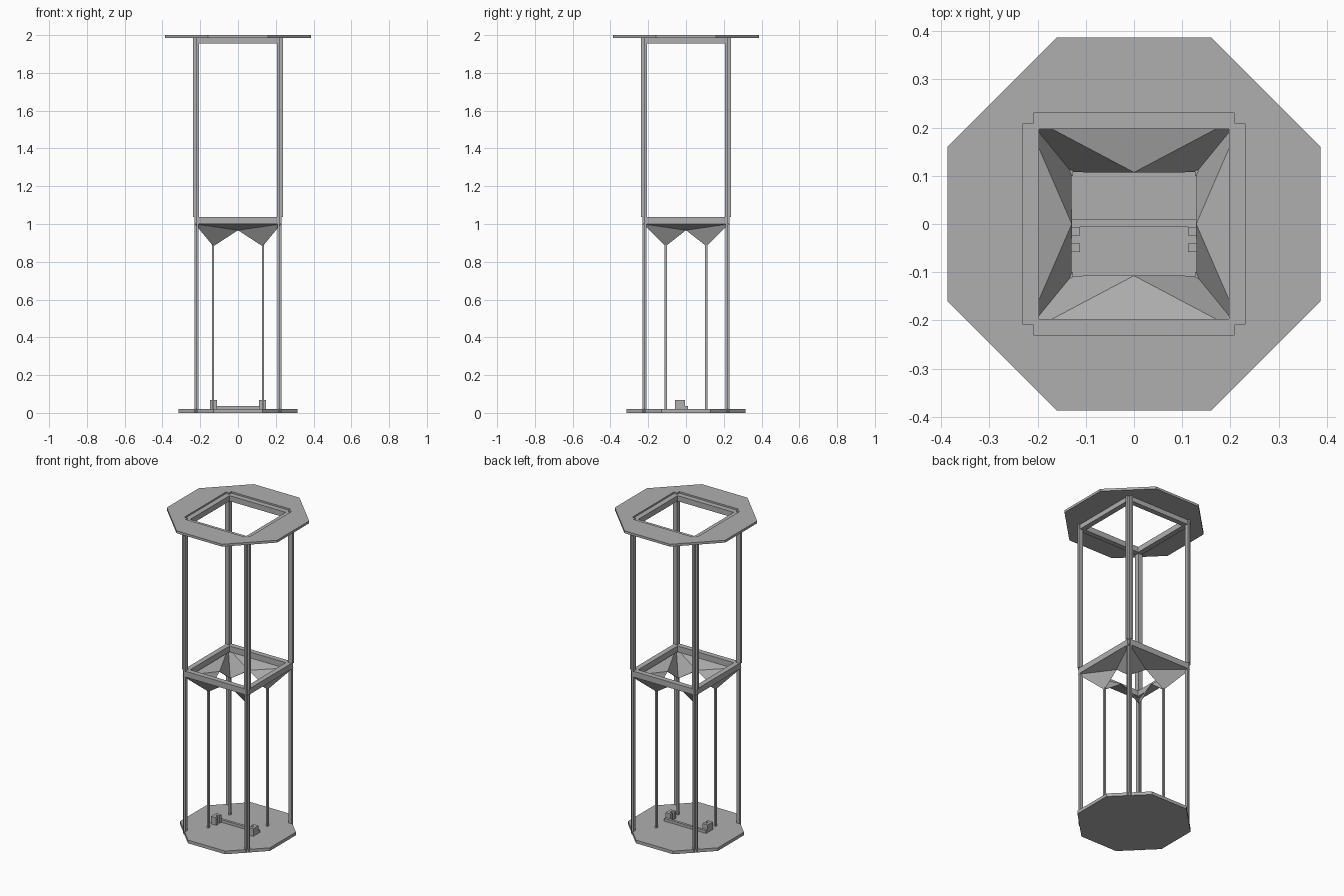
import bpy, bmesh

if "Cube" in bpy.data.objects:
    bpy.data.objects.remove(bpy.data.objects["Cube"])

grey = bpy.data.materials.new("plain_grey")
grey.use_nodes = True
colour = (0.43, 0.43, 0.43, 1)
grey.diffuse_color = colour
grey.node_tree.nodes["Principled BSDF"].inputs["Base Color"].default_value = colour


def finish(name, bm):
    bmesh.ops.recalc_face_normals(bm, faces=bm.faces[:])
    mesh = bpy.data.meshes.new(name)
    bm.to_mesh(mesh)
    bm.free()
    mesh.materials.append(grey)
    obj = bpy.data.objects.new(name, mesh)
    bpy.context.collection.objects.link(obj)
    return obj


def prism(name, loops, z0, z1):
    """Extrude flat outlines upward; extra loops are holes."""
    bm = bmesh.new()
    edges = []
    for loop in loops:
        vs = [bm.verts.new((x, y, z0)) for x, y in loop]
        edges += [bm.edges.new((v, vs[i - 1])) for i, v in enumerate(vs)]
    bmesh.ops.triangle_fill(bm, use_beauty=True, edges=edges, normal=(0, 0, 1))
    ext = bmesh.ops.extrude_face_region(bm, geom=bm.faces[:])
    top = [g for g in ext["geom"] if isinstance(g, bmesh.types.BMVert)]
    bmesh.ops.translate(bm, verts=top, vec=(0, 0, z1 - z0))
    return finish(name, bm)


def rect(x0, x1, y0, y1):
    return [(x0, y0), (x1, y0), (x1, y1), (x0, y1)]


def square(r):
    return rect(-r, r, -r, r)


def octagon(r, c):
    return [(r, -c), (r, c), (c, r), (-c, r), (-r, c), (-r, -c), (-c, -r), (c, -r)]


def notched(r, c):
    """Square outline with a small square cut from each corner."""
    pts = []
    for sx, sy in ((1, 1), (-1, 1), (-1, -1), (1, -1)):
        corner = [(r * sx, c * sy), (c * sx, c * sy), (c * sx, r * sy)]
        pts += corner if sx * sy > 0 else corner[::-1]
    return pts


# Plates and the two square frames
prism("base_plate", [octagon(0.315, 0.13)], 0, 0.02)
prism("top_plate", [octagon(0.387, 0.16), notched(0.23, 0.208)], 1.985, 2)
prism("top_frame", [notched(0.23, 0.208), square(0.197)], 1.955, 1.99)
prism("middle_frame", [notched(0.23, 0.208), square(0.197)], 1.0, 1.037)


# Corner posts (angle sections) and thin legs under the funnel
def angle(sx, sy, a, b, t):
    pts = [(a, a), (b, a), (b, a + t), (a + t, a + t), (a + t, b), (a, b)]
    return [(x * sx, y * sy) for x, y in pts]


for sx, side in ((1, "left"), (-1, "right")):
    for sy, end in ((-1, "front"), (1, "back")):
        tag = end + "_" + side
        prism("lower_post_" + tag, [angle(sx, sy, 0.208, 0.231, 0.011)], 0, 1.037)
        prism("upper_post_" + tag, [angle(sx, sy, 0.207, 0.237, 0.014)], 1.037, 1.986)
        leg = [(x * sx, y * sy) for x, y in rect(0.127, 0.138, 0.1, 0.114)]
        prism("thin_leg_" + tag, [leg], 0.02, 0.89)

# Funnel with hanging corners and a raised middle on each inner edge
bm = bmesh.new()
signs = [(1, 1), (-1, 1), (-1, -1), (1, -1)]
outer = [bm.verts.new((0.228 * x, 0.228 * y, 1.002)) for x, y in signs]
inner = [bm.verts.new((0.13 * x, 0.108 * y, 0.883)) for x, y in signs]
for i in range(4):
    j = (i + 1) % 4
    mid = (inner[i].co + inner[j].co) / 2
    mid.z = 0.968
    m = bm.verts.new(mid)
    for tri in ((outer[i], inner[i], m), (outer[i], m, outer[j]), (outer[j], m, inner[j])):
        bm.faces.new(tri)
funnel = finish("funnel", bm)
shell = funnel.modifiers.new("thickness", 'SOLIDIFY')
shell.thickness = 0.003
shell.offset = 0

# Bracket on the base: cross bar and two slotted end blocks
prism("bracket_bar", [rect(-0.13, 0.13, -0.006, 0.01)], 0.02, 0.037)
for s, side in ((1, "left"), (-1, "right")):
    outline = [(0.148, -0.058), (0.148, 0.01), (0.13, 0.01), (0.13, -0.006),
               (0.112, -0.006), (0.112, -0.024), (0.13, -0.024),
               (0.13, -0.04), (0.112, -0.04), (0.112, -0.058)]
    # the rear toe of the block stays as low as the bar
    block = [(x * s, min(y, -0.006)) for x, y in outline if y < 0]
    block.insert(1, (0.148 * s, -0.006))
    block.remove((0.13 * s, -0.006))
    prism("bracket_block_" + side, [block], 0.02, 0.068)
    prism("bracket_toe_" + side, [rect(*sorted((0.13 * s, 0.148 * s)), -0.006, 0.01)], 0.02, 0.037)
